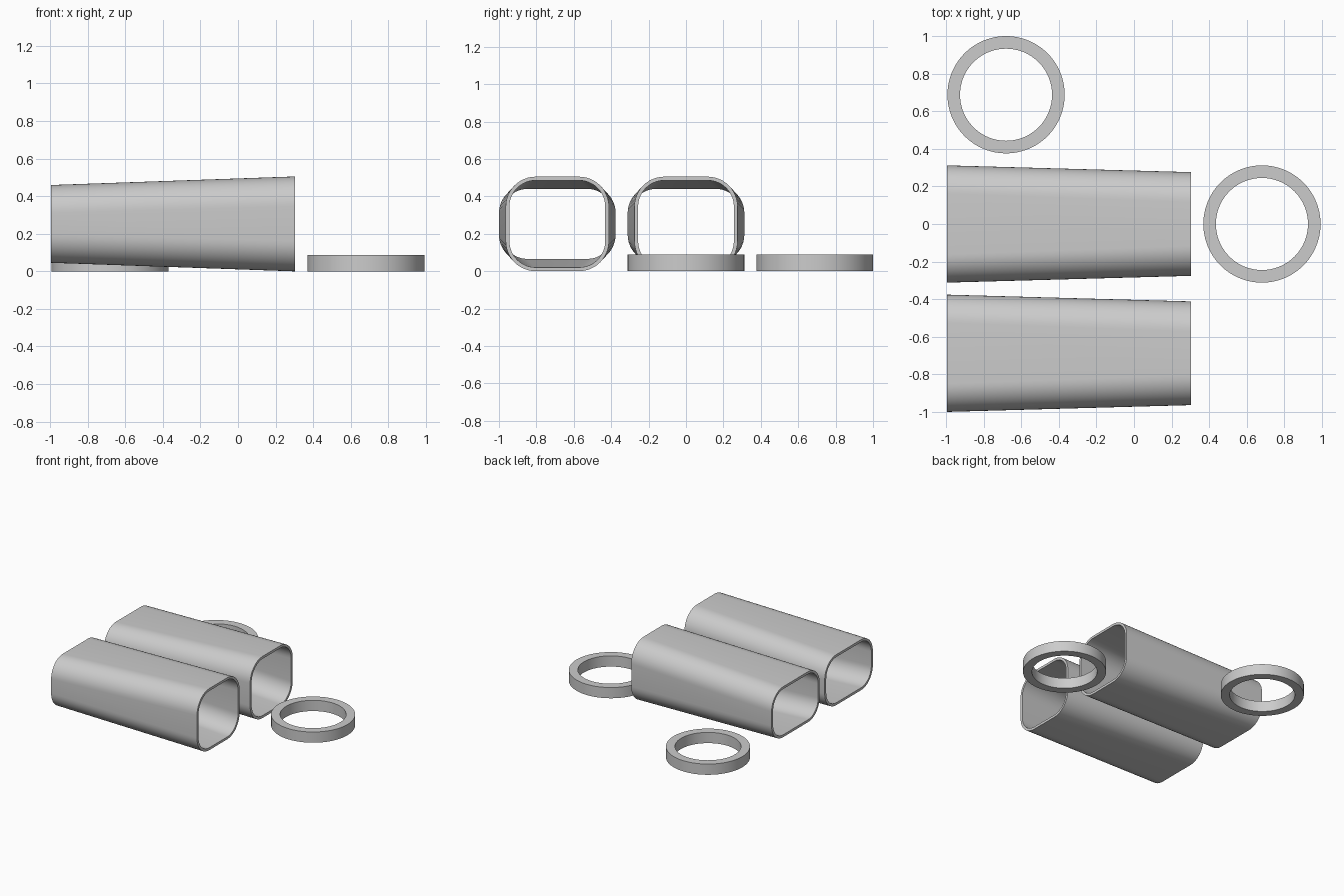
import bpy, bmesh, math

if "Cube" in bpy.data.objects:
    bpy.data.objects.remove(bpy.data.objects["Cube"])

grey = bpy.data.materials.new("plain_grey")
grey.diffuse_color = (0.6, 0.6, 0.6, 1)
grey.use_nodes = True
grey.node_tree.nodes["Principled BSDF"].inputs["Base Color"].default_value = grey.diffuse_color


def rounded_rect(half_w, half_h, radius, steps=12):
    """Closed outline of a rounded rectangle, centred on the origin."""
    pts = []
    for k, (sx, sy) in enumerate([(1, 1), (-1, 1), (-1, -1), (1, -1)]):
        for i in range(steps + 1):
            a = math.pi / 2 * (k + i / steps)
            pts.append((sx * (half_w - radius) + radius * math.cos(a),
                        sy * (half_h - radius) + radius * math.sin(a)))
    return pts


def circle(radius, steps=96):
    return [(radius * math.cos(2 * math.pi * i / steps),
             radius * math.sin(2 * math.pi * i / steps)) for i in range(steps)]


def hollow_body(name, loops, location):
    """Join successive 3D loops with quads, closing last to first."""
    bm = bmesh.new()
    rings = [[bm.verts.new(p) for p in loop] for loop in loops]
    n = len(rings[0])
    for a, b in zip(rings, rings[1:] + rings[:1]):
        for i in range(n):
            j = (i + 1) % n
            bm.faces.new((a[i], a[j], b[j], b[i]))
    bmesh.ops.recalc_face_normals(bm, faces=bm.faces)
    mesh = bpy.data.meshes.new(name)
    bm.to_mesh(mesh)
    bm.free()
    mesh.materials.append(grey)
    obj = bpy.data.objects.new(name, mesh)
    obj.location = location
    bpy.context.collection.objects.link(obj)
    bpy.ops.object.select_all(action='DESELECT')
    obj.select_set(True)
    bpy.context.view_layer.objects.active = obj
    bpy.ops.object.shade_smooth_by_angle(angle=math.radians(35))


# Tapered sleeves: wide and low at the left end, taller at the right end
WALL = 0.02
X0, X1 = -0.994, 0.303


def sleeve_loop(x, half_w, half_h, radius, inset):
    return [(x, y, z) for y, z in
            rounded_rect(half_w - inset, half_h - inset, radius - inset)]


left, right = (X0, 0.312, 0.207, 0.15), (X1, 0.276, 0.2525, 0.16)
for name, y in (("front_sleeve", -0.688), ("rear_sleeve", 0)):
    hollow_body(name, [sleeve_loop(*left, 0), sleeve_loop(*right, 0),
                       sleeve_loop(*right, WALL), sleeve_loop(*left, WALL)],
                (0, y, 0.2525))

# Flat collar rings lying on the ground
R_OUT, R_IN, HEIGHT = 0.312, 0.245, 0.088
for name, x, y in (("right_ring", 0.681, 0), ("rear_ring", -0.681, 0.688)):
    hollow_body(name, [[(px, py, z) for px, py in circle(r)] for r, z in
                       ((R_OUT, 0), (R_OUT, HEIGHT), (R_IN, HEIGHT), (R_IN, 0))],
                (x, y, 0))
